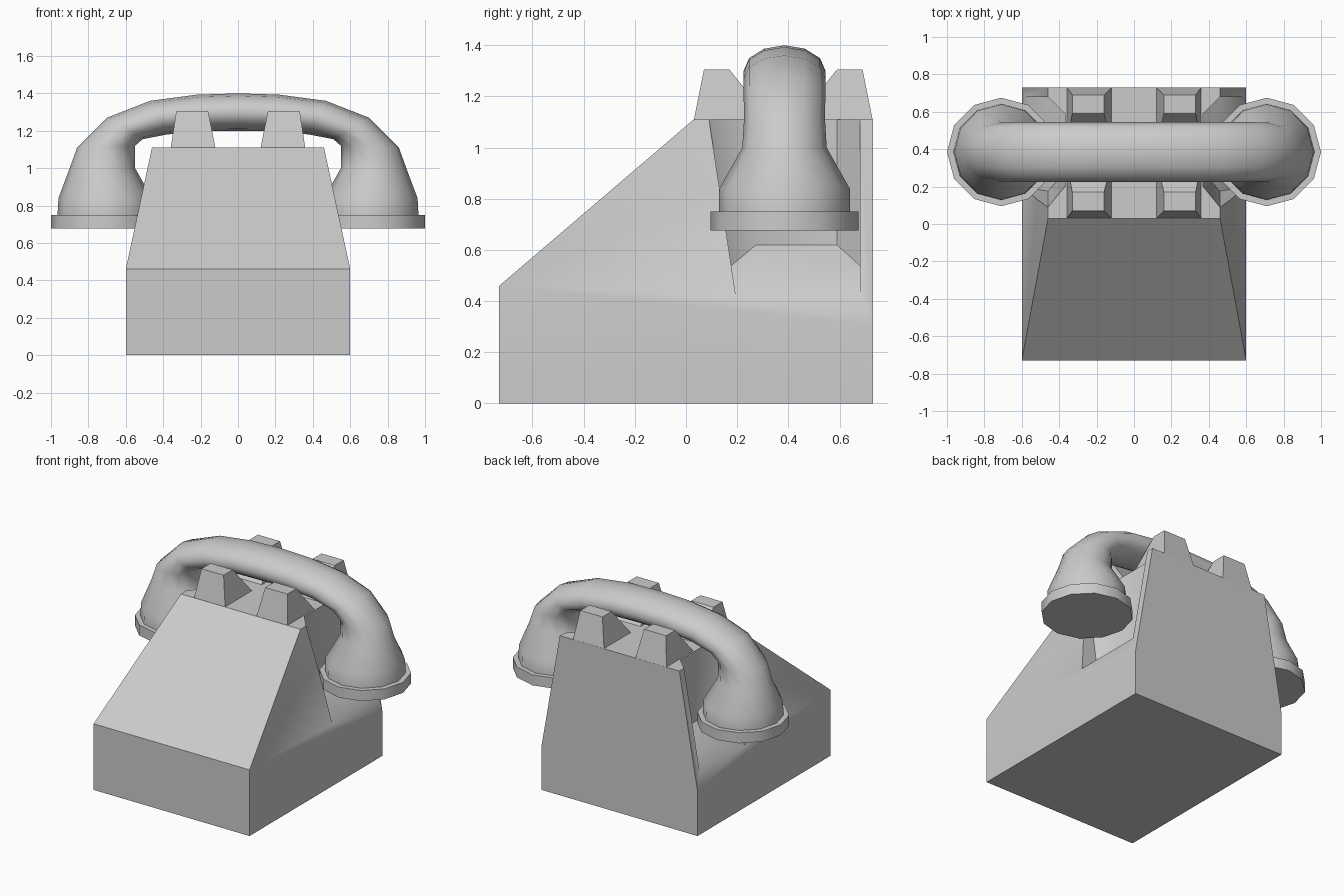
import bpy, bmesh
from math import cos, sin, pi, radians
from mathutils import Vector

if "Cube" in bpy.data.objects:
    bpy.data.objects.remove(bpy.data.objects["Cube"])


def finish(name, bm, angle=None):
    bmesh.ops.recalc_face_normals(bm, faces=bm.faces)
    me = bpy.data.meshes.new(name)
    bm.to_mesh(me)
    bm.free()
    ob = bpy.data.objects.new(name, me)
    bpy.context.collection.objects.link(ob)
    if angle:
        smooth(ob, angle)
    return ob


def smooth(ob, angle):
    bpy.ops.object.select_all(action='DESELECT')
    ob.select_set(True)
    bpy.context.view_layer.objects.active = ob
    bpy.ops.object.shade_smooth_by_angle(angle=radians(angle))


def hull(name, pts, angle=None):
    bm = bmesh.new()
    for p in pts:
        bm.verts.new(p)
    bmesh.ops.convex_hull(bm, input=bm.verts)
    bmesh.ops.dissolve_limit(bm, angle_limit=0.01, verts=bm.verts, edges=bm.edges)
    return finish(name, bm, angle)


# wedge-shaped body, tapering towards the top
half = [(.6, -.73, 0), (.6, .73, 0), (.6, -.73, .46), (.6, .73, .31),
        (.46, .03, 1.11), (.46, .73, 1.11)]
body = hull("body", [(s * x, y, z) for x, y, z in half for s in (-1, 1)])

# side recesses that make room for the handset cups
plan = [(.8, .09), (.46, .09), (.37, .2), (.37, .59), (.46, .68), (.8, .68)]
for s in (-1, 1):
    pts = []
    for x, y in plan:
        floor = .62 - (x - .37) * .9
        for z in (floor, 1.3):
            lean = (1.11 - z) * .152 if y < .3 else 0
            pts.append((s * x, y + lean, z))
    cutter = hull("recess_cutter", pts)
    cutter.hide_render = True
    cutter.hide_set(True)
    mod = body.modifiers.new("recess", 'BOOLEAN')
    mod.operation = 'DIFFERENCE'
    mod.solver = 'EXACT'
    mod.object = cutter
    bpy.context.view_layer.objects.active = body
    bpy.ops.object.modifier_apply(modifier=mod.name)
    bpy.data.objects.remove(cutter)
smooth(body, 40)

# four cradle prongs, sloping in towards the handset
for sx in (-1, 1):
    for sy, label in ((-1, "front"), (1, "back")):
        def place(x, y, z):
            return (sx * x, y if sy < 0 else .76 - y, z)
        pts = [place(x, y, 1.105) for x in (.12, .36) for y in (.03, .33)]
        pts += [place(x, y, 1.305) for x in (.16, .33) for y in (.07, .17)]
        hull(f"{label}_cradle_prong", pts, 30)

# handset: loft of rings (outer x, outer z, inner x, inner z, half width)
rings = [(0, 1.4, 0, 1.2, .16), (.22, 1.393, .2, 1.197, .16),
         (.47, 1.36, .38, 1.18, .16), (.70, 1.27, .51, 1.155, .16),
         (.86, 1.11, .55, 1.12, .158), (.90, 1.0, .55, 1.0, .165),
         (.96, .84, .46, .84, .255), (.965, .75, .455, .75, .257),
         (1, .75, .42, .75, .29), (1, .677, .42, .677, .29)]
full = [(-a, b, -c, d, w) for a, b, c, d, w in reversed(rings[1:])] + rings
N = 12
bm = bmesh.new()
loops = []
for ox, oz, ix, iz, w in full:
    o, i = Vector((ox, .385, oz)), Vector((ix, .385, iz))
    mid, r = (o + i) / 2, (o - i) / 2
    loops.append([bm.verts.new(mid + r * cos(2 * pi * k / N)
                               + Vector((0, w * sin(2 * pi * k / N), 0)))
                  for k in range(N)])
for a, b in zip(loops, loops[1:]):
    for k in range(N):
        bm.faces.new((a[k], a[(k + 1) % N], b[(k + 1) % N], b[k]))
bm.faces.new(loops[0])
bm.faces.new(loops[-1])
finish("handset", bm, 50)
